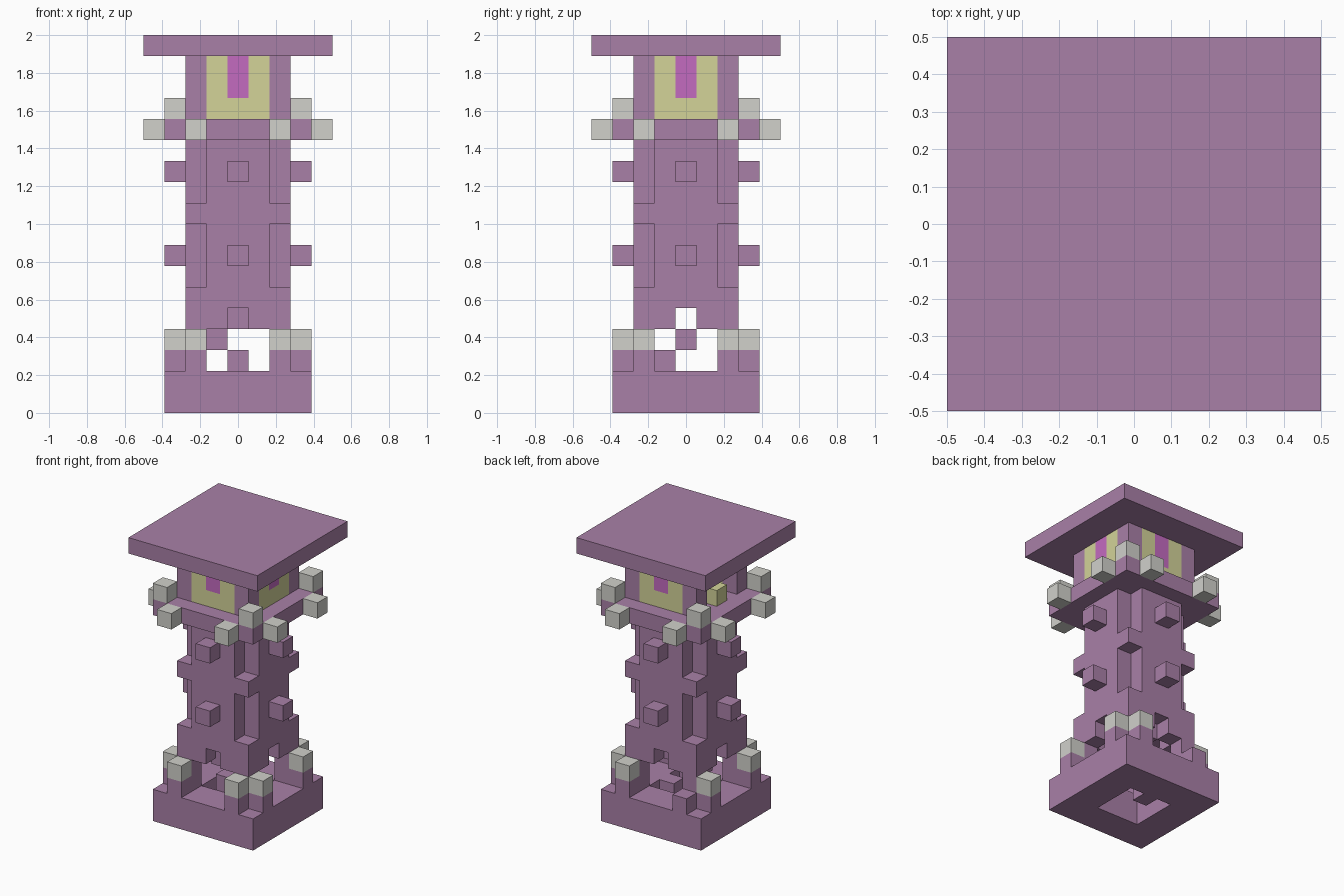
import bpy, bmesh
from math import radians
from mathutils import Vector

cube = bpy.data.objects.get("Cube")
if cube:
    bpy.data.objects.remove(cube, do_unlink=True)

U = 2 / 18  # one block


def material(name, rgb):
    srgb = [c / 255 for c in rgb]
    lin = [c / 12.92 if c < 0.04 else ((c + 0.055) / 1.055) ** 2.4 for c in srgb]
    mat = bpy.data.materials.new(name)
    mat.use_nodes = True
    mat.diffuse_color = (*lin, 1)
    mat.node_tree.nodes["Principled BSDF"].inputs["Base Color"].default_value = (*lin, 1)
    return mat


purple = material("purple stone", (169, 128, 167))
yellow = material("pale yellow stone", (211, 211, 153))
magenta = material("magenta glass", (196, 107, 192))
grey = material("light grey stone", (209, 209, 203))

parts = {}  # part name -> (material, set of block cells)


def block(x0, x1, y0, y1, z0, z1):
    """Cells of a box, all bounds inclusive."""
    return {(x, y, z) for x in range(x0, x1 + 1)
            for y in range(y0, y1 + 1) for z in range(z0, z1 + 1)}


def slab(r, z0, z1):
    return block(-r, r, -r, r, z0, z1)


def around(cells):
    """Repeat cells with four quarter turns about the tower axis."""
    out = set()
    for x, y, z in cells:
        out |= {(x, y, z), (-y, x, z), (-x, -y, z), (y, -x, z)}
    return out


# Square foundation with an open well
parts["foundation"] = purple, slab(3, 0, 1) - slab(1, 0, 1)

# Hollow shaft: arched doorways below, notched corners above
shaft = slab(2, 2, 12) - slab(1, 2, 12)
shaft -= around(block(-1, 1, -2, -2, 2, 3) | {(0, -2, 4)})
shaft -= around(block(2, 2, 2, 2, 6, 8) | block(2, 2, 2, 2, 10, 12))
parts["shaft"] = purple, shaft
parts["wall_studs"] = purple, around({(0, -3, 7), (0, -3, 11)})

# Spiral stair inside the shaft, one step per level
turn = [(0, 1), (1, 0), (0, -1), (-1, 0)]
parts["spiral_stair"] = purple, {(*turn[z % 4], z) for z in range(14)}

# Paired posts beside each foundation corner, one cap missing
posts = around({(2, -3, 2), (-2, -3, 2)})
parts["foundation_posts"] = purple, posts
parts["post_caps"] = grey, {(x, y, 3) for x, y, z in posts} - {(-2, 3, 3)}

# Balcony with grey blocks on its rim
parts["balcony"] = purple, slab(3, 13, 13) - slab(1, 13, 13)
parts["balcony_blocks"] = grey, around({(2, -4, 13), (-2, -4, 13), (3, 3, 14)})

# Lantern room: corner pillars, three window walls, one open side with a step
parts["lantern_pillars"] = purple, around(block(2, 2, 2, 2, 14, 16))
walls = around(block(-1, 1, -2, -2, 14, 16)) - block(-2, -2, -1, 1, 14, 16)
panes = {c for c in walls if 0 in c[:2] and c[2] > 14}
parts["lantern_walls"] = yellow, (walls - panes) | {(-2, 0, 14)}
parts["lantern_panes"] = magenta, panes

# Wide flat roof
parts["roof"] = purple, slab(4, 17, 17)

solid = set().union(*(cells for mat, cells in parts.values()))


def build(name, mat, cells):
    """Skin the exposed sides of the cells and merge them into flat faces."""
    bm = bmesh.new()
    for cell in sorted(cells):
        c = Vector(cell) + Vector((0, 0, 0.5))
        for axis in range(3):
            for sign in (-1, 1):
                n = Vector((0, 0, 0))
                n[axis] = sign
                if tuple(int(v) for v in Vector(cell) + n) in solid:
                    continue
                u = Vector((n.y, n.z, n.x))
                v = n.cross(u)
                ring = [-u - v, u - v, u + v, v - u]
                bm.faces.new([bm.verts.new((c + (n + p) / 2) * U) for p in ring])
    bmesh.ops.remove_doubles(bm, verts=bm.verts, dist=0.001)
    bmesh.ops.dissolve_limit(bm, angle_limit=radians(1), verts=bm.verts, edges=bm.edges)
    mesh = bpy.data.meshes.new(name)
    bm.to_mesh(mesh)
    bm.free()
    mesh.materials.append(mat)
    bpy.context.collection.objects.link(bpy.data.objects.new(name, mesh))


for name, (mat, cells) in parts.items():
    build(name, mat, cells)
